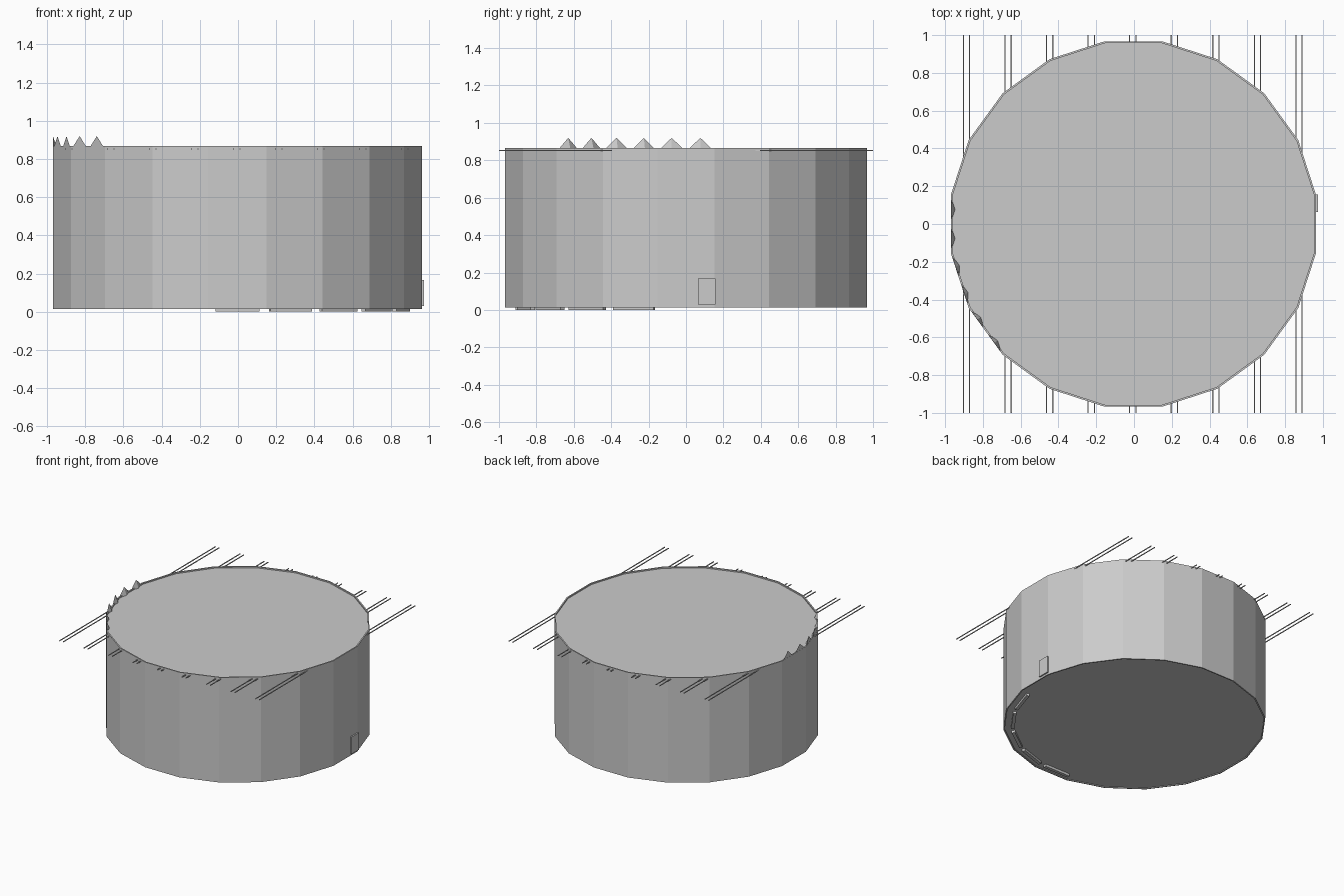
import bpy, bmesh, math
from mathutils import Vector

if "Cube" in bpy.data.objects:
    bpy.data.objects.remove(bpy.data.objects["Cube"])

N = 20
CX = -0.003          # the shell sits slightly off centre because of the door
APO = 0.967          # centre to flat
STEP = 2 * math.pi / N


def make(name, verts, faces):
    me = bpy.data.meshes.new(name)
    me.from_pydata([tuple(v) for v in verts], [], faces)
    bm = bmesh.new()
    bm.from_mesh(me)
    bmesh.ops.recalc_face_normals(bm, faces=bm.faces)
    bm.to_mesh(me)
    bm.free()
    ob = bpy.data.objects.new(name, me)
    bpy.context.collection.objects.link(ob)
    return ob


def box(name, size, loc, rot=0.0):
    x, y, z = (s / 2 for s in size)
    v = [(a, b, c) for a in (-x, x) for b in (-y, y) for c in (-z, z)]
    f = [(0, 1, 3, 2), (4, 6, 7, 5), (0, 4, 5, 1), (2, 3, 7, 6), (0, 2, 6, 4), (1, 5, 7, 3)]
    ob = make(name, v, f)
    ob.location = loc
    ob.rotation_euler.z = rot
    return ob


def ring(apothem, z):
    r = apothem / math.cos(STEP / 2)
    return [(CX + r * math.cos((k + 0.5) * STEP), r * math.sin((k + 0.5) * STEP), z)
            for k in range(N)]


# Drum wall with shallow recesses for the roof and the floor
profile = [(APO - 0.01, 0.02), (APO - 0.01, 0.014), (APO, 0.014),
           (APO, 0.867), (APO - 0.01, 0.867), (APO - 0.01, 0.857)]
verts, faces = [], []
for a, z in profile:
    verts += ring(a, z)
for j in range(len(profile) - 1):
    for k in range(N):
        n = (k + 1) % N
        faces.append((j * N + k, j * N + n, (j + 1) * N + n, (j + 1) * N + k))
faces.append(tuple(range(N)))
faces.append(tuple(range((len(profile) - 1) * N, len(profile) * N)))
make("drum_shell", verts, faces)

# Pairs of thin rods running front to back just under the roof
for i in range(9):
    for side in (-1, 1):
        box(f"roof_rod_{i}_{side}", (0.006, 2.0, 0.006),
            (-0.0065 + (i - 4) * 0.22 + side * 0.0165, 0, 0.853))

# Pointed teeth on the left rim, two per wall panel
half = APO * math.tan(STEP / 2)
for p in range(3):
    ang = math.pi + p * STEP
    out = Vector((math.cos(ang), math.sin(ang), 0))
    tan = Vector((-math.sin(ang), math.cos(ang), 0))
    for s in (-1, 1):
        c = Vector((CX, 0, 0)) + out * (APO - 0.001) + tan * s * half / 2
        v = [c + tan * half / 2 + Vector((0, 0, 0.847)),
             c - tan * half / 2 + Vector((0, 0, 0.847)),
             c - out * 0.025 + Vector((0, 0, 0.847)),
             c + Vector((0, 0, 0.92))]
        make(f"rim_tooth_{p}_{s}", v, [(0, 1, 2), (0, 1, 3), (1, 2, 3), (2, 0, 3)])

# Flat feet below the front right panels
for p in range(5):
    ang = -math.pi / 2 + p * STEP
    box(f"foot_{p}", (0.025, 0.23, 0.022),
        (CX + 0.9 * math.cos(ang), 0.9 * math.sin(ang), 0.011), ang)

# Small door on the right side
box("door", (0.03, 0.094, 0.138), (0.96, 0.11, 0.098))
